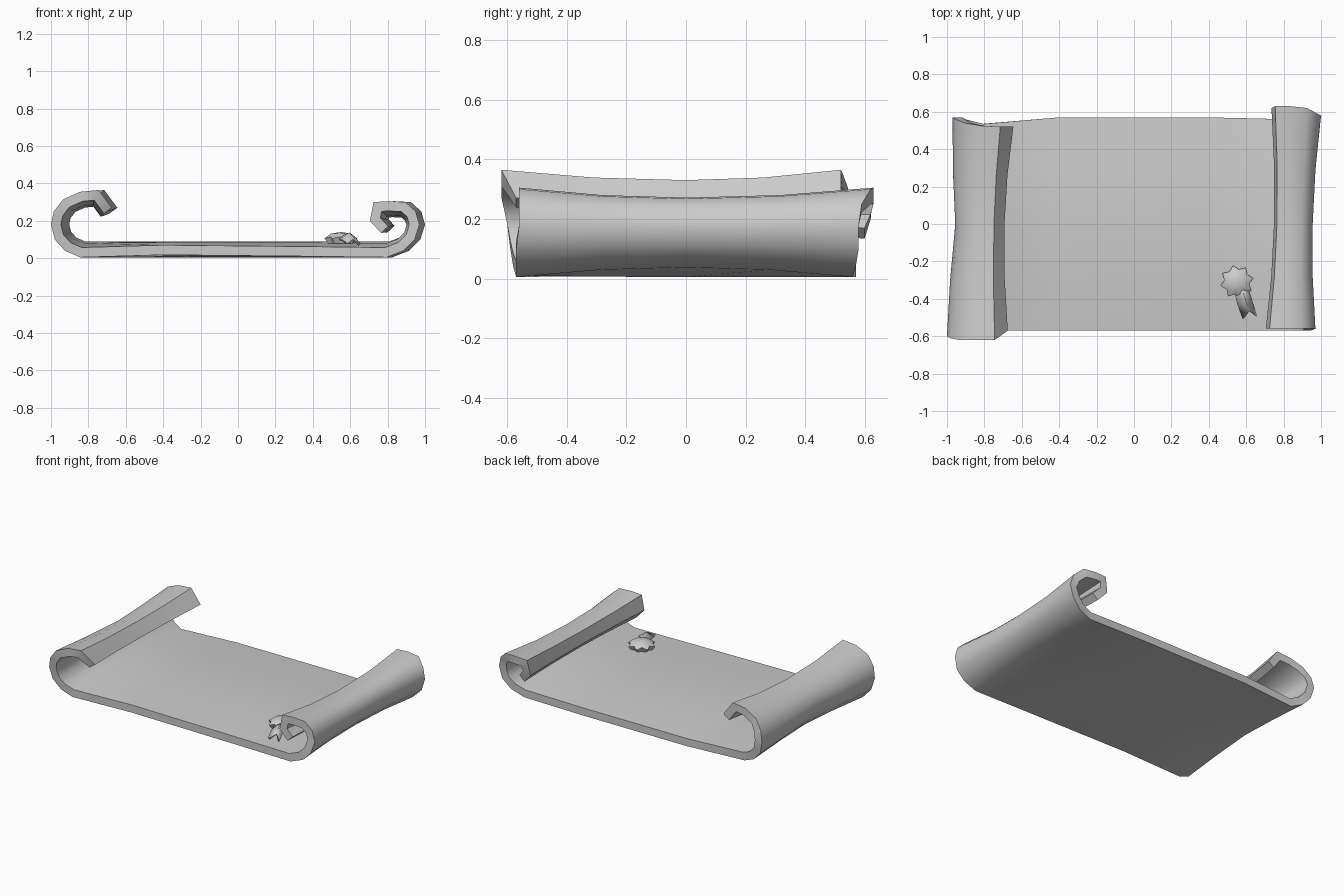
import bpy, bmesh, math
from mathutils import Vector

cube = bpy.data.objects.get("Cube")
if cube:
    bpy.data.objects.remove(cube)

grey = bpy.data.materials.new("plain grey")
grey.use_nodes = True
TONE = (0.6, 0.6, 0.6, 1)
grey.diffuse_color = TONE
grey.node_tree.nodes["Principled BSDF"].inputs["Base Color"].default_value = TONE


def make_object(name, bm, angle):
    bmesh.ops.recalc_face_normals(bm, faces=bm.faces)
    mesh = bpy.data.meshes.new(name)
    bm.to_mesh(mesh)
    bm.free()
    obj = bpy.data.objects.new(name, mesh)
    bpy.context.collection.objects.link(obj)
    mesh.materials.append(grey)
    bpy.ops.object.select_all(action='DESELECT')
    obj.select_set(True)
    bpy.context.view_layer.objects.active = obj
    bpy.ops.object.shade_smooth_by_angle(angle=math.radians(angle))
    return obj


# Outer side of the sheet, left-hand curl to right-hand curl:
# x, z, then how far the front and the back end slide along y
LEFT = [(-.66, .27, 0, -.05), (-.73, .365, -.05, -.05), (-.83, .355, -.05, -.045),
        (-.92, .315, -.05, -.03), (-.97, .25, -.04, -.01), (-.985, .18, -.03, 0),
        (-.965, .1, -.02, -.01), (-.91, .04, -.01, -.02), (-.83, .005, 0, -.035)]
FLOOR = [(-.4, .018), (0, .014), (.4, .01)]
RIGHT = [(.81, .005, 0, -.01), (.9, .04, 0, 0), (.96, .1, 0, .01),
         (.985, .18, .01, .01), (.965, .25, .01, .02), (.91, .3, .01, .05),
         (.82, .305, .01, .06), (.74, .3, .01, .06), (.72, .2, .01, .05),
         (.78, .135, .01, .03)]
THICK = 0.052


def offset_path(path, thickness):
    """Inner side of the sheet: mitred offset to the left of the path."""
    result = []
    for i, p in enumerate(path):
        a = (p - path[i - 1]).normalized() if i else None
        b = (path[i + 1] - p).normalized() if i < len(path) - 1 else None
        a, b = a or b, b or a
        t = (a + b).normalized()
        result.append(p + Vector((-t.y, t.x)) * thickness[i] / max(t.dot(a), .75))
    return result


def section(u):
    pinch = 1 - u * u
    path, thick, shift = [], [], []

    def add(x, z, t, front, back):
        path.append(Vector((x, z)))
        thick.append(t)
        shift.append(abs(u) * (front if u < 0 else back))

    for x, z, front, back in LEFT:
        side = pinch ** 4 if x < -.83 else pinch
        add(-.83 + (x + .83) * (1 - .19 * side) + .015 * u,
            .182 + (z - .182) * (1 - .19 * pinch), THICK, front, back)
    for x, z in FLOOR:
        rim = z if u < 0 else .005
        add(x, rim * (1 - pinch) + .005 * pinch, THICK + .033 * pinch, 0, 0)
    for x, z, front, back in RIGHT:
        add(.85 + (x - .85) * (1 - .22 * pinch) + .015 * u,
            .153 + (z - .153) * (1 - .22 * pinch), THICK, front, back)

    outline = path + offset_path(path, thick)[::-1]
    return [Vector((p.x, .57 * u + s, p.y))
            for p, s in zip(outline, shift + shift[::-1])]


# Scroll sheet, pinched in the middle
bm = bmesh.new()
rings = [[bm.verts.new(p) for p in section(u)] for u in (-1, -.5, 0, .5, 1)]
n = len(rings[0])
for r, s in zip(rings, rings[1:]):
    for i in range(n):
        j = (i + 1) % n
        bm.faces.new((r[i], r[j], s[j], s[i]))
for ring in (rings[0], rings[-1]):
    for i in range(n // 2 - 1):
        bm.faces.new((ring[i], ring[i + 1], ring[n - 2 - i], ring[n - 1 - i]))
make_object("scroll_sheet", bm, 52)

# Star seal with drooping points and a raised centre
bm = bmesh.new()


def star_ring(outer, inner, z_tip, z_dip):
    verts = []
    for k in range(16):
        a = math.pi * (k + .6) / 8
        r, z = (outer, z_tip) if k % 2 == 0 else (inner, z_dip)
        verts.append(bm.verts.new((.55 + r * math.cos(a), -.31 + r * math.sin(a), z)))
    return verts


layers = [star_ring(.07, .055, .08, .08), star_ring(.09, .068, .105, .115),
          star_ring(.055, .05, .132, .13)]
for lo, hi in zip(layers, layers[1:]):
    for k in range(16):
        m = (k + 1) % 16
        bm.faces.new((lo[k], lo[m], hi[m], hi[k]))
top = bm.verts.new((.55, -.31, .14))
for k in range(16):
    bm.faces.new((layers[-1][k], layers[-1][(k + 1) % 16], top))
bm.faces.new(layers[0])
make_object("star_seal", bm, 50)

# Notched ribbon tail, folded along its middle
ROWS = [((.54, -.36, .1), (.575, -.34, .12), (.605, -.34, .1)),
        ((.555, -.425, .1), (.595, -.405, .13), (.625, -.4, .105)),
        ((.585, -.505, .08), (.615, -.465, .105), (.65, -.49, .072))]
bm = bmesh.new()
grid = [[bm.verts.new(p) for p in row] for row in ROWS]
for r, s in zip(grid, grid[1:]):
    for i in range(2):
        bm.faces.new((r[i], r[i + 1], s[i + 1], s[i]))
ribbon = make_object("seal_ribbon", bm, 50)
solid = ribbon.modifiers.new("thickness", 'SOLIDIFY')
solid.thickness = .015
solid.offset = 0
